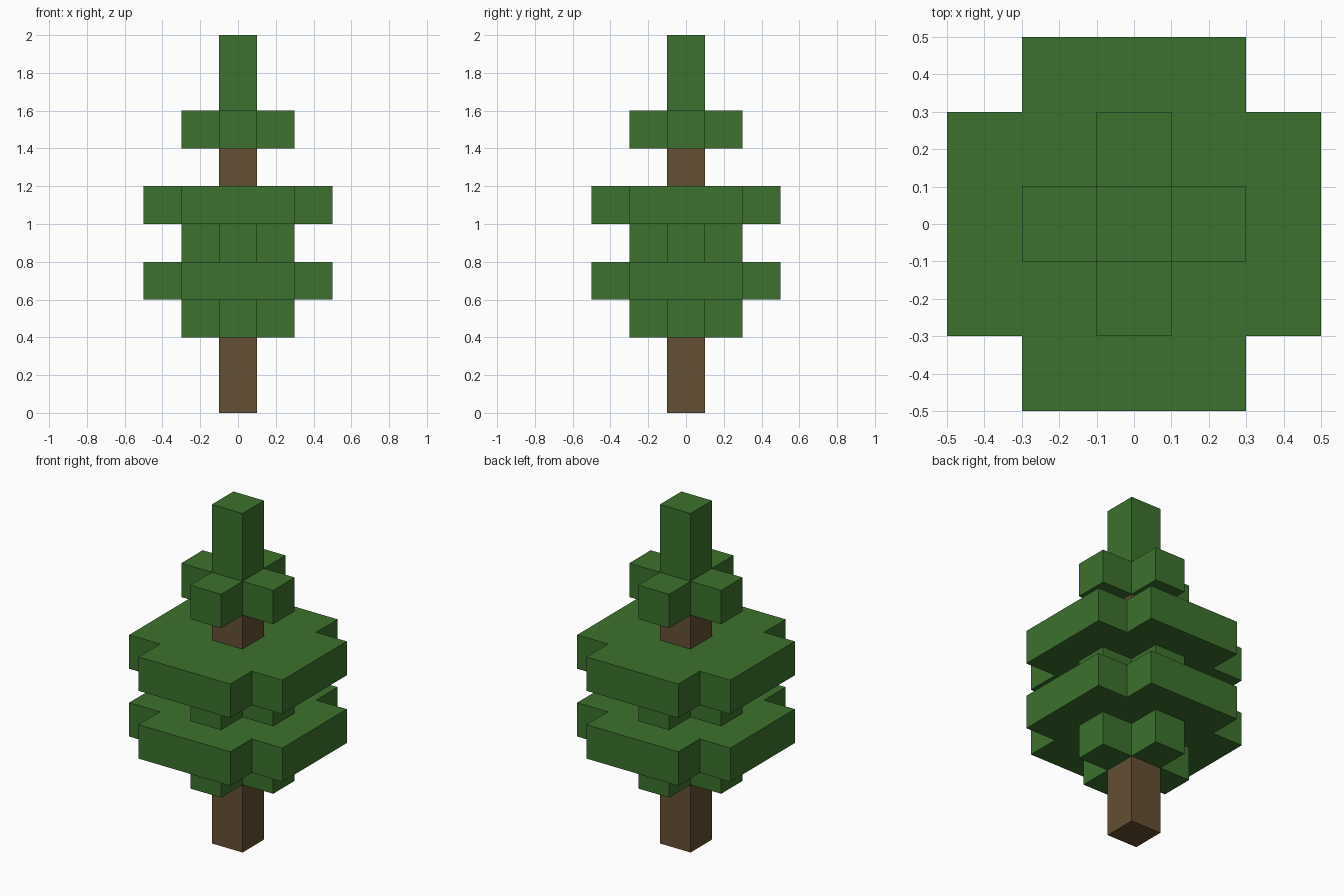
import bpy
import bmesh

cube = bpy.data.objects.get("Cube")
if cube:
    bpy.data.objects.remove(cube, do_unlink=True)


def make_material(name, color):
    mat = bpy.data.materials.new(name)
    mat.use_nodes = True
    mat.diffuse_color = color
    mat.node_tree.nodes["Principled BSDF"].inputs["Base Color"].default_value = color
    return mat


def extrude_profile(name, points, bottom, top, mat):
    """Raise a flat outline into a solid block with flat faces."""
    bm = bmesh.new()
    base = bm.faces.new([bm.verts.new((x, y, bottom)) for x, y in points])
    raised = bmesh.ops.extrude_face_region(bm, geom=[base], use_keep_orig=True)
    verts = [g for g in raised["geom"] if isinstance(g, bmesh.types.BMVert)]
    bmesh.ops.translate(bm, verts=verts, vec=(0, 0, top - bottom))
    bmesh.ops.recalc_face_normals(bm, faces=bm.faces)
    mesh = bpy.data.meshes.new(name)
    bm.to_mesh(mesh)
    bm.free()
    mesh.materials.append(mat)
    obj = bpy.data.objects.new(name, mesh)
    bpy.context.collection.objects.link(obj)
    return obj


def square(half):
    return [(half, -half), (half, half), (-half, half), (-half, -half)]


def cross(inner, outer):
    """Plus-shaped outline: one corner step turned through four quarters."""
    points = []
    step = [(outer, -inner), (outer, inner), (inner, inner)]
    for _ in range(4):
        points += step
        step = [(-y, x) for x, y in step]
    return points


bark = make_material("bark brown", (0.130, 0.080, 0.033, 1))
leaf = make_material("leaf green", (0.045, 0.165, 0.026, 1))

# Trunk running up through the foliage
extrude_profile("trunk", square(0.1), 0, 1.5, bark)

# Foliage tiers, each 0.2 tall: name, inner half width, outer half width, bottom
tiers = [
    ("lowest_small_branches", 0.1, 0.3, 0.4),
    ("lower_wide_branches", 0.3, 0.5, 0.6),
    ("middle_small_branches", 0.1, 0.3, 0.8),
    ("upper_wide_branches", 0.3, 0.5, 1.0),
    ("top_small_branches", 0.1, 0.3, 1.4),
]
for name, inner, outer, bottom in tiers:
    extrude_profile(name, cross(inner, outer), bottom, bottom + 0.2, leaf)

# Tree tip
extrude_profile("tree_tip", square(0.1), 1.6, 2, leaf)
